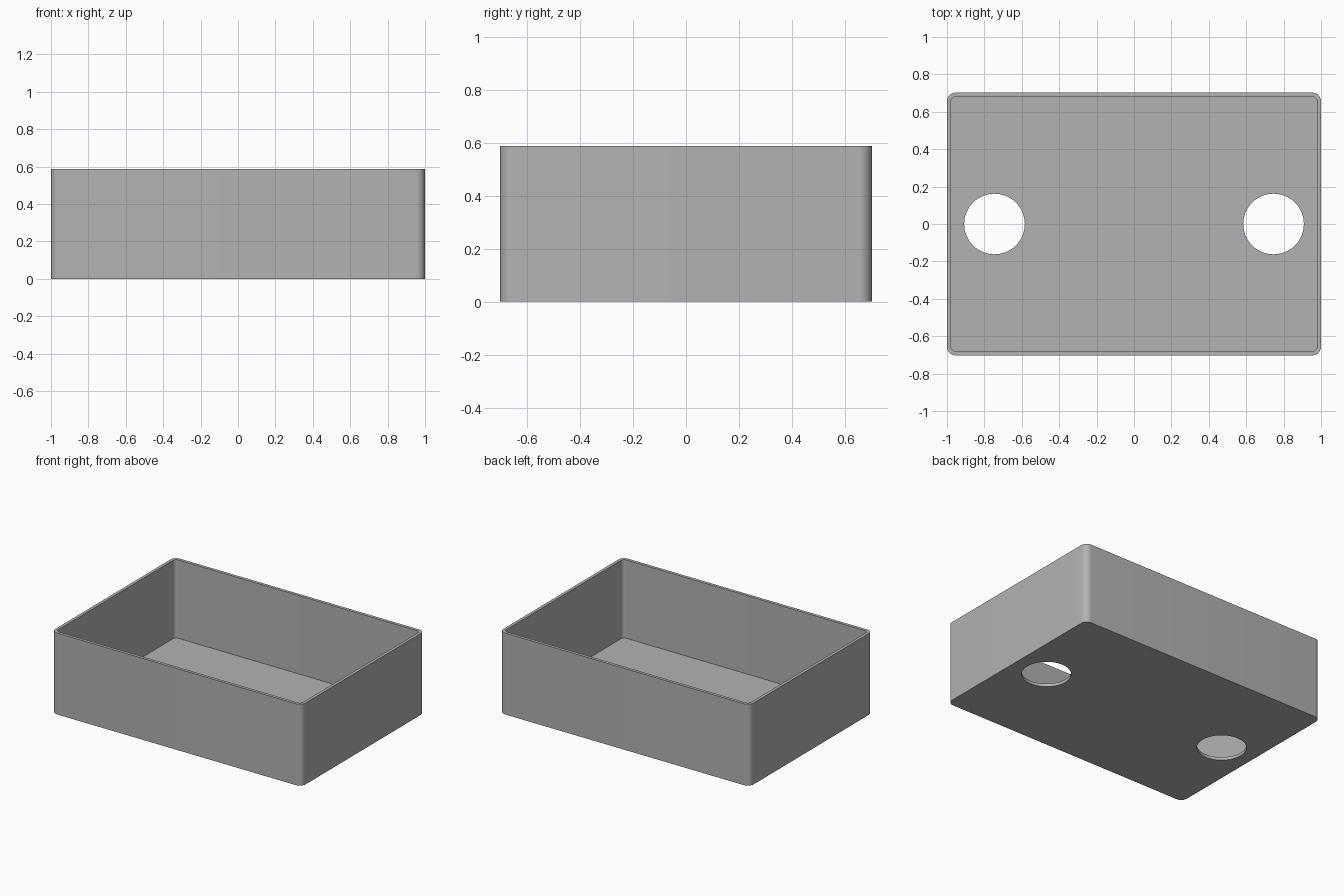
import bpy, bmesh
from math import cos, sin, pi, radians

LENGTH, DEPTH, HEIGHT = 2.0, 1.405, 0.588
WALL, CORNER = 0.022, 0.047
HOLE_X, HOLE_RADIUS = 0.746, 0.162

default = bpy.data.objects.get("Cube")
if default:
    bpy.data.objects.remove(default, do_unlink=True)

grey = bpy.data.materials.new("plain_grey")
grey.use_nodes = True
colour = (0.45, 0.45, 0.45, 1)
grey.diffuse_color = colour
grey.node_tree.nodes["Principled BSDF"].inputs["Base Color"].default_value = colour


def prism(name, outline, bottom, top):
    """Solid made by pulling a flat outline upward."""
    bm = bmesh.new()
    base = bm.faces.new([bm.verts.new((x, y, bottom)) for x, y in outline])
    pulled = bmesh.ops.extrude_face_region(bm, geom=[base], use_keep_orig=True)
    verts = [v for v in pulled["geom"] if isinstance(v, bmesh.types.BMVert)]
    bmesh.ops.translate(bm, verts=verts, vec=(0, 0, top - bottom))
    bmesh.ops.recalc_face_normals(bm, faces=bm.faces)
    mesh = bpy.data.meshes.new(name)
    bm.to_mesh(mesh)
    bm.free()
    mesh.materials.append(grey)
    obj = bpy.data.objects.new(name, mesh)
    bpy.context.collection.objects.link(obj)
    return obj


def circle(cx, cy, radius, steps=64):
    return [(cx + radius * cos(2 * pi * i / steps),
             cy + radius * sin(2 * pi * i / steps)) for i in range(steps)]


def rounded_rectangle(inset, steps=12):
    """Tray footprint, moved inward by the inset."""
    x, y, radius = LENGTH / 2 - CORNER, DEPTH / 2 - CORNER, CORNER - inset
    points = []
    for quarter, (sx, sy) in enumerate([(1, 1), (-1, 1), (-1, -1), (1, -1)]):
        for i in range(steps + 1):
            a = (quarter + i / steps) * pi / 2
            points.append((sx * x + radius * cos(a), sy * y + radius * sin(a)))
    return points


# Open tray, with the cavity and two floor holes cut away
tray = prism("open_tray", rounded_rectangle(0), 0, HEIGHT)
cutters = [prism("cavity_cutter", rounded_rectangle(WALL), WALL, HEIGHT + 0.1)]
for side, sign in (("left", 1), ("right", -1)):
    cutters.append(prism(side + "_hole_cutter",
                         circle(sign * HOLE_X, 0, HOLE_RADIUS), -0.1, 0.1))

bpy.ops.object.select_all(action="DESELECT")
bpy.context.view_layer.objects.active = tray
tray.select_set(True)
for cutter in cutters:
    cutter.hide_render = True
    cut = tray.modifiers.new(cutter.name, "BOOLEAN")
    cut.operation = "DIFFERENCE"
    cut.solver = "EXACT"
    cut.object = cutter
    bpy.ops.object.modifier_apply(modifier=cut.name)
    bpy.data.objects.remove(cutter, do_unlink=True)

# Soft rounded corners with crisp rims
bpy.ops.object.shade_smooth_by_angle(angle=radians(30))
